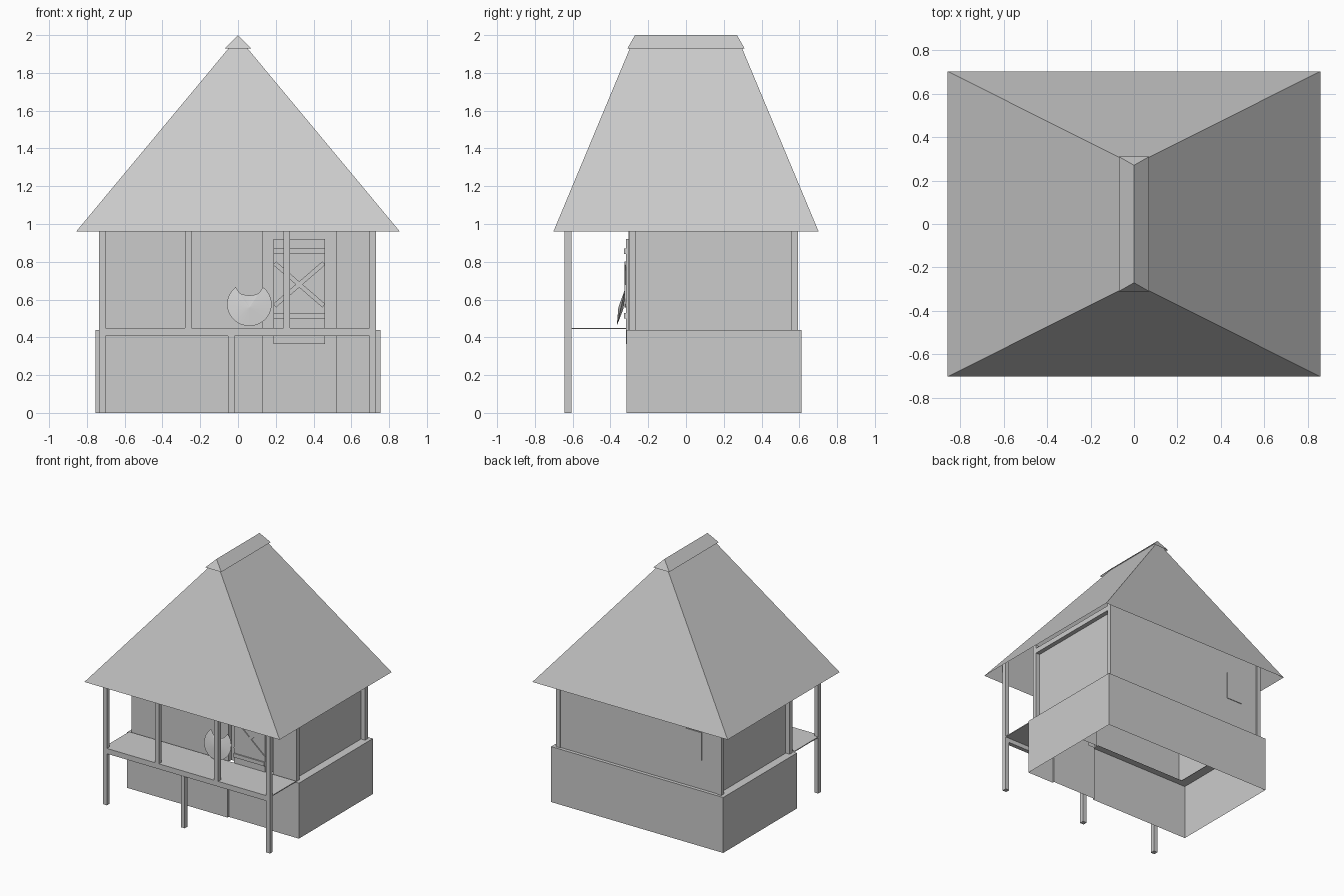
import bpy, bmesh, math
from mathutils import Matrix

if "Cube" in bpy.data.objects:
    bpy.data.objects.remove(bpy.data.objects["Cube"])


def mesh(name, verts, faces):
    me = bpy.data.meshes.new(name)
    me.from_pydata(verts, [], faces)
    me.update()
    ob = bpy.data.objects.new(name, me)
    bpy.context.collection.objects.link(ob)
    return ob


def box(name, x0, x1, y0, y1, z0, z1):
    v = [(x, y, z) for z in (z0, z1) for x, y in ((x0, y0), (x1, y0), (x1, y1), (x0, y1))]
    return mesh(name, v, [(3, 2, 1, 0), (4, 5, 6, 7)] +
                [(i, (i + 1) % 4, (i + 1) % 4 + 4, i + 4) for i in range(4)])


def panel(name, a, b, z0, z1):
    """Single upright sheet running from plan point a to plan point b."""
    return mesh(name, [(*a, z0), (*b, z0), (*b, z1), (*a, z1)], [(0, 1, 2, 3)])


def hip(name, x, y, z, ridge_y, ridge_z):
    """Open hipped roof shell."""
    v = [(-x, -y, z), (x, -y, z), (x, y, z), (-x, y, z), (0, -ridge_y, ridge_z), (0, ridge_y, ridge_z)]
    return mesh(name, v, [(0, 1, 4), (1, 2, 5, 4), (2, 3, 5), (3, 0, 4, 5)])


# Roof and ridge cap
hip("thatch_roof", 0.857, 0.702, 0.96, 0.272, 1.99)
hip("ridge_cap", 0.07, 0.31, 1.93, 0.27, 2.0)

# Base skirt with a gap for the doorway, closed by a slightly recessed panel
BX, BF, BB, BH = 0.755, -0.315, 0.612, 0.44
D0, D1 = 0.13, 0.52
panel("base_front_left", (-BX, BF), (D0, BF), 0, BH)
panel("base_front_right", (D1, BF), (BX, BF), 0, BH)
panel("base_right", (BX, BF), (BX, BB), 0, BH)
panel("base_back", (BX, BB), (-BX, BB), 0, BH)
panel("base_left", (-BX, BB), (-BX, BF), 0, BH)
panel("base_door_panel", (D0, BF + 0.015), (D1, BF + 0.015), 0, BH)

# Ledge around the top of the base
IX, IF, IB = 0.68, -0.26, 0.545
mesh("base_ledge",
     [(-BX, BF, BH), (BX, BF, BH), (BX, BB, BH), (-BX, BB, BH),
      (-IX, IF, BH), (IX, IF, BH), (IX, IB, BH), (-IX, IB, BH),
      (D0, BF, BH), (D1, BF, BH), (D0, IF, BH), (D1, IF, BH)],
     [(0, 8, 10, 4), (9, 1, 5, 11), (1, 2, 6, 5), (2, 3, 7, 6), (3, 0, 4, 7)])

# Upper walls
WT, WX, WF, WB = 1.08, 0.69, -0.305, 0.585
panel("front_wall_left", (-0.71, WF), (D0, WF), BH, WT)
panel("front_wall_right", (D1, WF), (0.71, WF), BH, WT)
panel("front_wall_recess", (D0, -0.27), (D1, -0.27), BH, WT)
panel("back_wall", (0.71, WB), (-0.71, WB), BH, WT)
for s, side in ((1, "right"), (-1, "left")):
    panel(side + "_wall", (s * WX, WF), (s * WX, WB), BH, WT)
    xa, xb = sorted((s * 0.69, s * 0.725))
    box(side + "_front_corner_post", xa, xb, -0.30, -0.265, BH, WT)
    box(side + "_back_corner_post", xa, xb, 0.557, 0.592, BH, WT)
    box(side + "_wall_beam", xa, xb, -0.265, 0.557, 1.01, 1.05)

# Back window
box("back_window", -0.55, -0.41, WB, WB + 0.005, 0.67, 0.89)

# Door jambs, leaf, rails and cross braces
for i, x in enumerate((D0, D1)):
    panel("door_jamb_%d" % i, (x, WF), (x, -0.27), BH, WT)
    panel("door_base_jamb_%d" % i, (x, BF), (x, BF + 0.015), 0, BH)
box("door_leaf", 0.188, 0.46, -0.318, -0.30, 0.365, 0.92)
for i, (za, zb) in enumerate(((0.84, 0.87), (0.50, 0.53))):
    box("door_rail_%d" % i, 0.188, 0.46, -0.328, -0.318, za, zb)
angle = math.atan2(0.235, 0.272)
for i, s in enumerate((1, -1)):
    brace = box("door_brace_%d" % i, -0.172, 0.172, -0.326, -0.318, -0.012, 0.012)
    brace.data.transform(Matrix.Translation((0.324, 0, 0.68)) @ Matrix.Rotation(s * angle, 4, 'Y'))

# Porch floor, front beam and posts
PF, PB = -0.642, -0.607
box("porch_floor", -0.735, 0.73, PB, BF, 0.443, 0.45)
box("porch_beam", -0.735, 0.73, PF + 0.002, PB, 0.408, 0.45)
for i, (x, z0, z1) in enumerate(((-0.718, 0, 1.09), (0.713, 0, 1.09), (-0.035, 0, 0.41),
                                 (-0.263, 0.45, 1.09), (0.257, 0.45, 1.09))):
    box("porch_post_%d" % i, x - 0.017, x + 0.017, PF, PB, z0, z1)

# Notched shield leaning on the front wall: lens-shaped, tilted back
N, R, half = 28, 0.118, 0.66
rim = []
for i in range(N + 1):
    t = math.pi / 2 + half + (2 * math.pi - 2 * half) * i / N
    rim.append((R * math.cos(t), R * math.sin(t)))
hx, hz = rim[-1]
for i in range(1, 10):
    t = math.pi * i / 10
    rim.append((hx * math.cos(t), hz - 0.045 * math.sin(t)))
n = len(rim)
verts = [(x, 0, z) for x, z in rim] + [(0, -0.014, -0.02), (0, 0.014, -0.02)]
faces = [(i, (i + 1) % n, n) for i in range(n)] + [((i + 1) % n, i, n + 1) for i in range(n)]
shield = mesh("leaning_shield", verts, faces)
shield.data.transform(Matrix.Translation((0.06, -0.34, 0.575)) @ Matrix.Rotation(math.radians(-13), 4, 'X'))
bm = bmesh.new()
bm.from_mesh(shield.data)
bmesh.ops.recalc_face_normals(bm, faces=bm.faces)
bm.to_mesh(shield.data)
bm.free()
